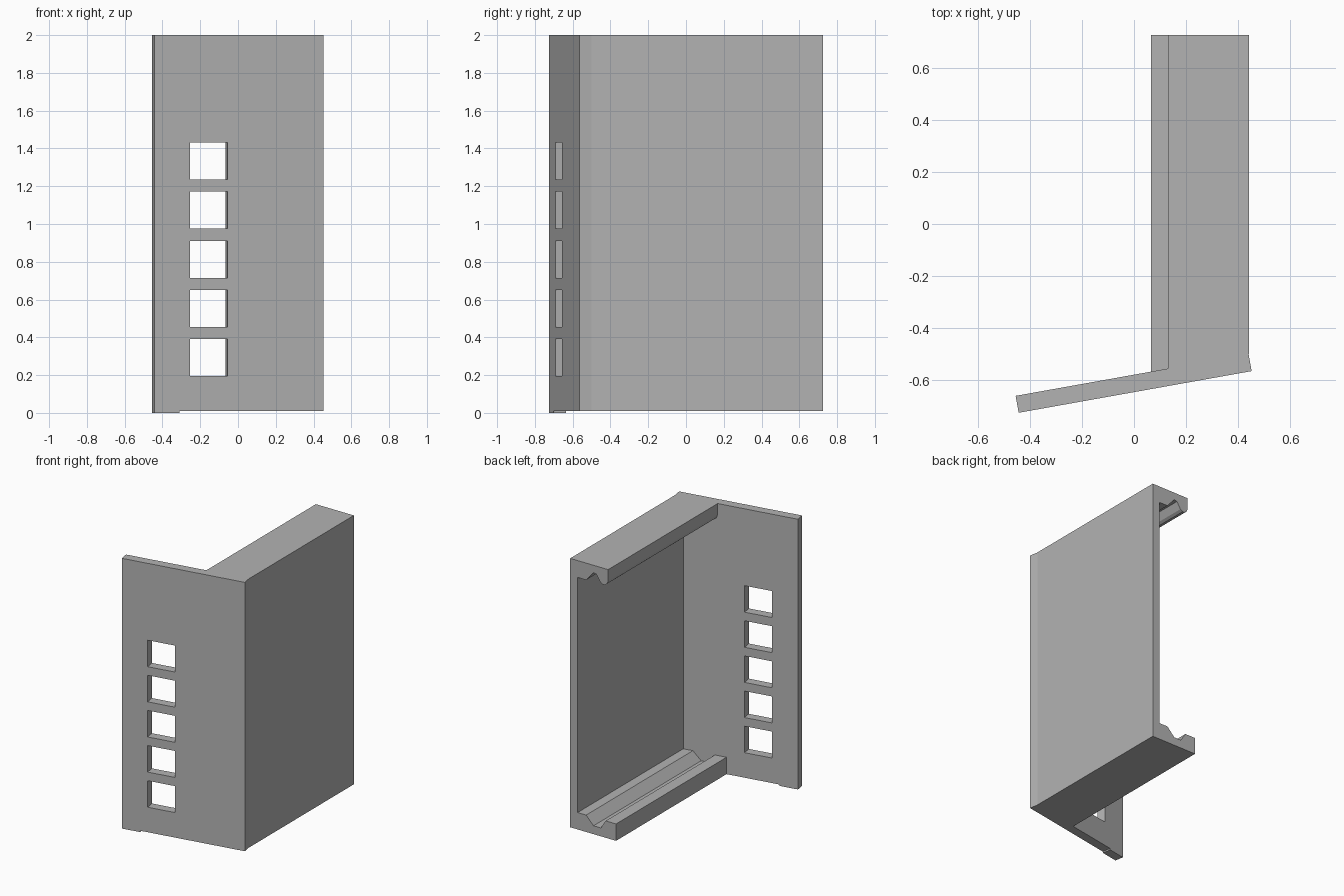
import bpy, bmesh, math
from mathutils import Vector, Matrix

if "Cube" in bpy.data.objects:
    bpy.data.objects.remove(bpy.data.objects["Cube"], do_unlink=True)

grey = bpy.data.materials.new("plain grey")
grey.use_nodes = True
grey.diffuse_color = (0.45, 0.45, 0.45, 1)
grey.node_tree.nodes["Principled BSDF"].inputs["Base Color"].default_value = (0.45, 0.45, 0.45, 1)

BOTTOM, TOP, BACK = 0.01, 2.0, 0.725
THICK = 0.066
ANGLE = math.atan2(0.16, 0.895)
CORNER = Vector((-0.443, -0.725, 0))          # front corner of the slanted plate
LENGTH = 0.909
FRAME = Matrix.Translation(CORNER) @ Matrix.Rotation(ANGLE, 4, 'Z')


def finish(bm, name):
    bmesh.ops.recalc_face_normals(bm, faces=bm.faces)
    mesh = bpy.data.meshes.new(name)
    bm.to_mesh(mesh)
    bm.free()
    mesh.materials.append(grey)
    obj = bpy.data.objects.new(name, mesh)
    bpy.context.scene.collection.objects.link(obj)
    return obj


def add_box(bm, low, high):
    """Box given in the slanted plate's own frame."""
    low, high = Vector(low), Vector(high)
    size = Matrix.Diagonal((*(high - low), 1))
    bmesh.ops.create_cube(bm, size=1, matrix=FRAME @ Matrix.Translation((low + high) / 2) @ size)


# Slanted front plate with a column of square openings
bm = bmesh.new()
add_box(bm, (0, 0, BOTTOM), (LENGTH, THICK, TOP))
plate = finish(bm, "front_plate")

bm = bmesh.new()
for i in range(5):
    z = 0.195 + 0.26 * i
    add_box(bm, (0.191, -0.1, z), (0.394, 0.2, z + 0.196))
cutter = finish(bm, "opening_cutter")
cutter.hide_render = True
cut = plate.modifiers.new("openings", 'BOOLEAN')
cut.operation, cut.solver, cut.object = 'DIFFERENCE', 'EXACT', cutter
bpy.context.view_layer.objects.active = plate
bpy.ops.object.modifier_apply(modifier=cut.name)
bpy.data.objects.remove(cutter, do_unlink=True)

# Small foot under the free end of the plate
bm = bmesh.new()
add_box(bm, (0, 0, 0), (0.135, THICK, BOTTOM))
finish(bm, "plate_foot")

# Side channel: wall with a grooved shelf below and a shorter grooved lip above
shelf = [(0.38, 0.125), (0.31, 0.125), (0.25, 0.062), (0.19, 0.062), (0.15, 0.125), (0.065, 0.125), (0.065, 0)]
lip = [(0.13, 0), (0.13, 0.08), (0.137, 0.105), (0.155, 0.12), (0.175, 0.122), (0.195, 0.11),
       (0.225, 0.06), (0.25, 0.055), (0.31, 0.125), (0.38, 0.125)]
profile = [(x, TOP - d) for x, d in lip] + [(x, BOTTOM + h) for x, h in shelf]
profile += [(0.441, BOTTOM), (0.441, TOP)]


def plate_back(x):
    start = FRAME @ Vector((0, THICK, 0))
    return start.y + math.tan(ANGLE) * (x - start.x)


bm = bmesh.new()
near = [bm.verts.new((x, plate_back(x), z)) for x, z in profile]
far = [bm.verts.new((x, BACK, z)) for x, z in profile]
bm.faces.new(near)
bm.faces.new(far)
for i in range(len(profile)):
    j = (i + 1) % len(profile)
    bm.faces.new((near[i], near[j], far[j], far[i]))
finish(bm, "side_channel")
